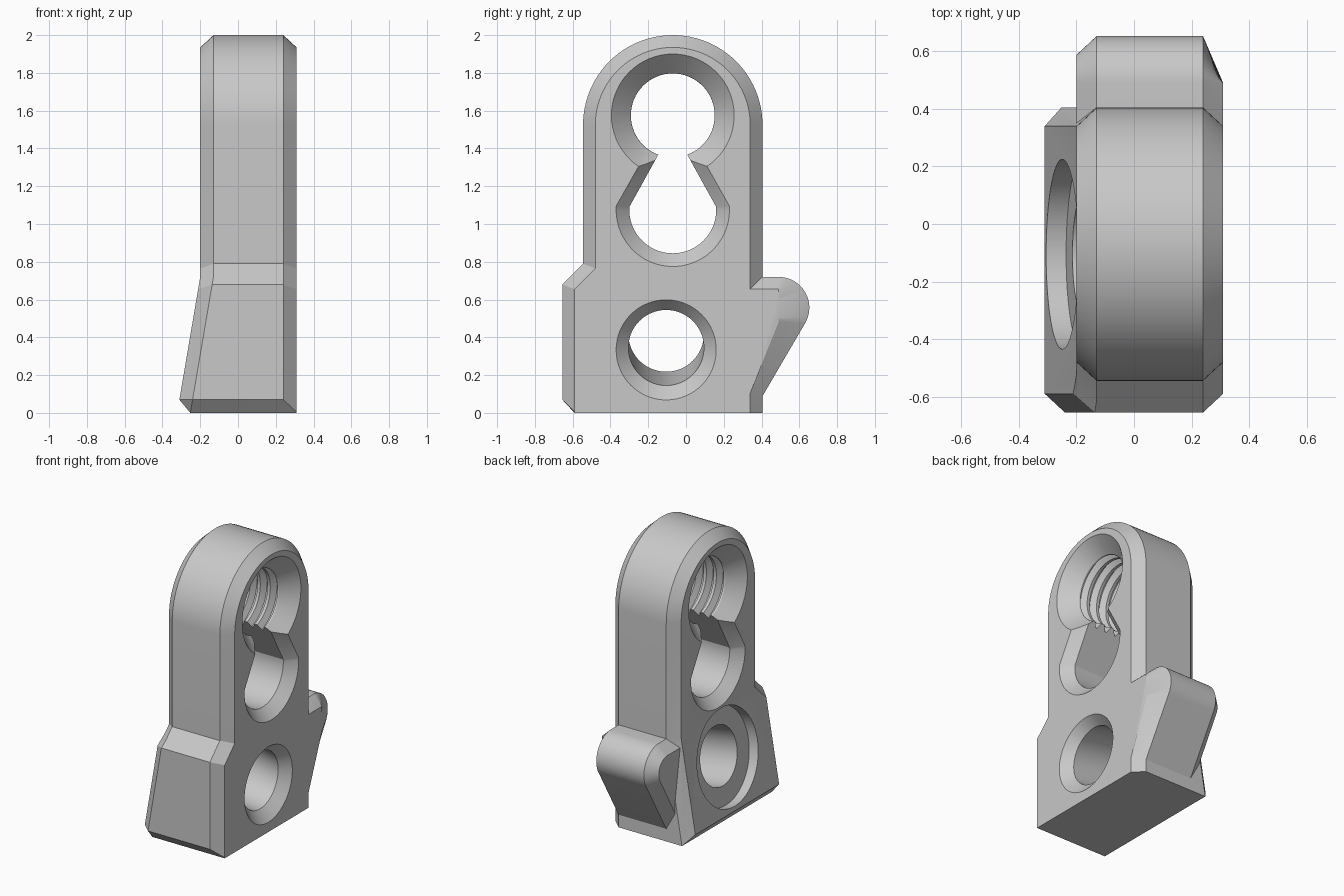
import bpy, bmesh
from math import sin, cos, pi, radians

cube = bpy.data.objects.get("Cube")
if cube:
    bpy.data.objects.remove(cube)

grey = bpy.data.materials.new("plain_grey")
grey.use_nodes = True
grey.diffuse_color = (0.58, 0.58, 0.58, 1)
grey.node_tree.nodes["Principled BSDF"].inputs["Base Color"].default_value = (0.58, 0.58, 0.58, 1)

TAPER, TAPER_TOP = 0.17, 0.72


def loft(name, rings):
    """Solid skinned through rings of equal point count, capped at both ends."""
    bm = bmesh.new()
    loops = [[bm.verts.new(p) for p in ring] for ring in rings]
    n = len(loops[0])
    for a, b in zip(loops, loops[1:]):
        for i in range(n):
            j = (i + 1) % n
            bm.faces.new((a[i], a[j], b[j], b[i]))
    bm.faces.new(loops[0])
    bm.faces.new(loops[-1])
    bmesh.ops.remove_doubles(bm, verts=bm.verts, dist=0.0005)
    bmesh.ops.recalc_face_normals(bm, faces=bm.faces)
    mesh = bpy.data.meshes.new(name)
    bm.to_mesh(mesh)
    bm.free()
    mesh.materials.append(grey)
    obj = bpy.data.objects.new(name, mesh)
    bpy.context.collection.objects.link(obj)
    return obj


def arc(cy, cz, r, start, end, steps):
    angles = [radians(start + (end - start) * i / steps) for i in range(steps + 1)]
    return [(cy + r * cos(a), cz + r * sin(a)) for a in angles]


def at_x(x, outline):
    return [(x, y, z) for y, z in outline]


def ring(x, cy, cz, r, tilt=0.0, n=64):
    """Circle facing x, optionally leaning with the tapered side."""
    return [(x + tilt * r * sin(2 * pi * i / n), cy + r * cos(2 * pi * i / n),
             cz + r * sin(2 * pi * i / n)) for i in range(n)]


def combine(target, other, operation):
    mod = target.modifiers.new(operation.lower(), 'BOOLEAN')
    mod.operation, mod.solver, mod.object = operation, 'EXACT', other
    bpy.context.view_layer.objects.active = target
    bpy.ops.object.modifier_apply(modifier=mod.name)
    bpy.data.objects.remove(other)


# Body: rounded upright on a wider foot, chamfered around both sides
def body_outline(d, low):
    return ([(-0.59, low), (-0.655 + d, max(0.07 - d, low)), (-0.655 + d, 0.68 - d * 0.4),
             (-0.545 + d, 0.79 - d * 0.4)]
            + arc(-0.07, 1.525, 0.475 - d, 180, 0, 48) + [(0.405 - d, low)])


body = loft("body", [at_x(-0.2, body_outline(0.065, 0.07)), at_x(-0.13, body_outline(0, 0)),
                     at_x(0.24, body_outline(0, 0)), at_x(0.31, body_outline(0.065, 0))])

# Foot flares outward on the -x side
bm = bmesh.new()
bm.from_mesh(body.data)
bmesh.ops.bisect_plane(bm, geom=bm.verts[:] + bm.edges[:] + bm.faces[:],
                       plane_co=(0, 0, TAPER_TOP), plane_no=(0, 0, 1))
for v in bm.verts:
    if v.co.x < 0 and v.co.z < TAPER_TOP:
        v.co.x -= TAPER * (TAPER_TOP - v.co.z)
bm.to_mesh(body.data)
bm.free()


# Rounded catch on the back
def catch_outline(d):
    return ([(0.3, 0.72 - d)] + arc(0.49, 0.557, 0.163 - d, 90, -31.6, 20)
            + [(0.40 - d, 0.08 + d * 0.2), (0.3, 0.08 + d * 0.2)])


catch_end = [(min(y, 0.49), 0.36 + (z - 0.40) * 1.16 if y > 0.49 else z)
             for y, z in catch_outline(0.065)]
catch = loft("catch", [at_x(-0.2, catch_outline(0.065)), at_x(-0.13, catch_outline(0)),
                       at_x(0.24, catch_outline(0)), at_x(0.31, catch_end)])
combine(body, catch, 'UNION')

# Threaded upper hole with a countersink on each side
CY, CZ = -0.07, 1.575
profile = [(-0.22, 0.345), (-0.1, 0.225)]
PITCH = 0.0775
for i in range(4):
    x = -0.1 + i * PITCH
    profile += [(x + 0.012, 0.222), (x + 0.035, 0.262), (x + 0.045, 0.262), (x + 0.068, 0.222)]
profile += [(0.21, 0.225), (0.33, 0.345)]
combine(body, loft("threaded_hole", [ring(x, CY, CZ, r) for x, r in profile]), 'DIFFERENCE')


# Middle hole with a narrowing neck up into the threaded hole
def slot(x, d):
    half = 0.075 + d
    return at_x(x, arc(CY, 1.075, 0.23 + d, 4, -184, 48)
                + [(CY - half, 1.37), (CY - half, 1.45), (CY + half, 1.45), (CY + half, 1.37)])


combine(body, loft("keyhole_slot", [slot(-0.22, 0.09), slot(-0.13, 0), slot(0.24, 0),
                                    slot(0.33, 0.09)]), 'DIFFERENCE')

# Lower bolt hole, square to the flared side, with a counterbore there
HY = -0.105
combine(body, loft("bolt_hole", [
    ring(0.33, HY, 0.33, 0.285), ring(0.245, HY, 0.345, 0.2),
    ring(-0.18, HY, 0.418, 0.2, TAPER), ring(-0.18, HY, 0.418, 0.33, TAPER),
    ring(-0.4, HY, 0.455, 0.33, TAPER)]), 'DIFFERENCE')

# Smooth curved surfaces, crisp edges
body.name = "bracket_body"
bpy.ops.object.select_all(action='DESELECT')
body.select_set(True)
bpy.context.view_layer.objects.active = body
bpy.ops.object.shade_smooth_by_angle(angle=radians(25))
